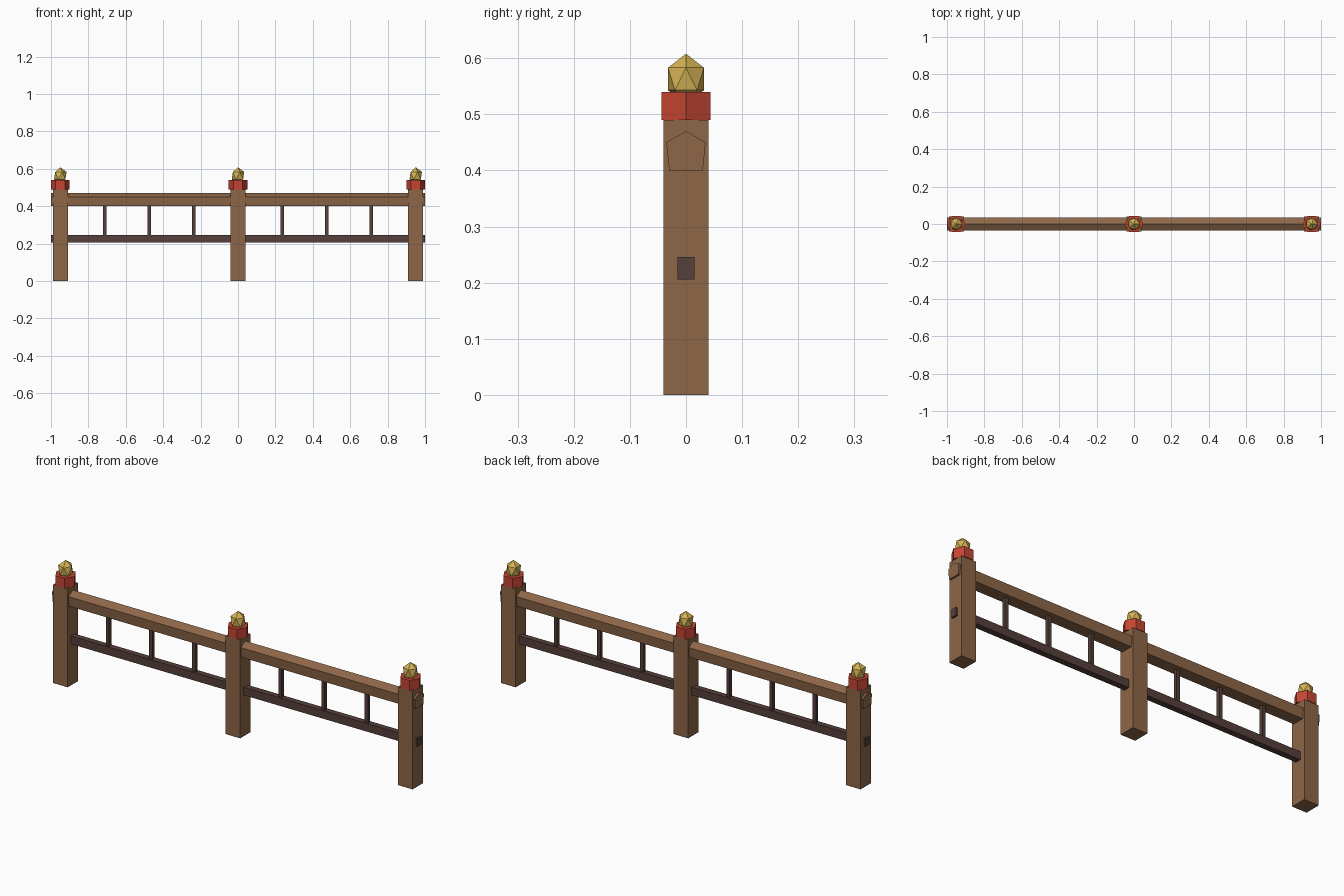
import bpy, bmesh
from mathutils import Matrix, Vector

if "Cube" in bpy.data.objects:
    bpy.data.objects.remove(bpy.data.objects["Cube"])


def material(name, rgb):
    m = bpy.data.materials.new(name)
    m.diffuse_color = (*rgb, 1)
    m.use_nodes = True
    m.node_tree.nodes["Principled BSDF"].inputs["Base Color"].default_value = m.diffuse_color
    return m


WOOD = material("wood", (0.27, 0.135, 0.065))
DARK = material("dark_wood", (0.09, 0.05, 0.043))
RED = material("red_paint", (0.56, 0.06, 0.033))
GOLD = material("gold", (0.66, 0.45, 0.09))


def finish(name, bm, mat):
    me = bpy.data.meshes.new(name)
    bm.to_mesh(me)
    bm.free()
    me.materials.append(mat)
    ob = bpy.data.objects.new(name, me)
    bpy.context.collection.objects.link(ob)
    return ob


def box(name, center, size, mat):
    bm = bmesh.new()
    bmesh.ops.create_cube(bm, size=1, matrix=Matrix.LocRotScale(Vector(center), None, Vector(size)))
    return finish(name, bm, mat)


# Posts with hexagonal collars and faceted finials
for i, x in enumerate((-0.95, 0, 0.95), 1):
    box(f"post_{i}", (x, 0, 0.245), (0.08, 0.08, 0.49), WOOD)

    bm = bmesh.new()
    ring = bmesh.ops.create_circle(bm, cap_ends=True, segments=6, radius=0.05)["verts"]
    # points of the hexagon lie along the fence
    if abs(ring[0].co.x) < 0.01:
        bmesh.ops.rotate(bm, verts=ring, matrix=Matrix.Rotation(0.5235988, 3, 'Z'))
    ext = bmesh.ops.extrude_face_region(bm, geom=bm.faces[:])["geom"]
    top = [v for v in ext if isinstance(v, bmesh.types.BMVert)]
    bmesh.ops.translate(bm, verts=top, vec=(0, 0, 0.05))
    bmesh.ops.translate(bm, verts=bm.verts[:], vec=(x, 0, 0.49))
    # close and orient the collar
    bmesh.ops.holes_fill(bm, edges=bm.edges[:], sides=6)
    bmesh.ops.recalc_face_normals(bm, faces=bm.faces[:])
    finish(f"collar_{i}", bm, RED)

    bm = bmesh.new()
    bmesh.ops.create_icosphere(bm, subdivisions=1, radius=1, matrix=Matrix.LocRotScale(
        Vector((x, 0, 0.563)), None, Vector((0.0375, 0.0375, 0.045))))
    finish(f"finial_{i}", bm, GOLD)

# Top handrail: five-sided profile drawn along x
profile = [(-0.03, 0.40), (0.03, 0.40), (0.035, 0.45), (0, 0.47), (-0.035, 0.45)]
bm = bmesh.new()
face = bm.faces.new([bm.verts.new((-1, y, z)) for y, z in profile])
ext = bmesh.ops.extrude_face_region(bm, geom=[face])["geom"]
bmesh.ops.translate(bm, verts=[v for v in ext if isinstance(v, bmesh.types.BMVert)], vec=(2, 0, 0))
bmesh.ops.holes_fill(bm, edges=bm.edges[:], sides=5)
bmesh.ops.recalc_face_normals(bm, faces=bm.faces[:])
finish("handrail", bm, WOOD)

# Lower rail and thin uprights
box("lower_rail", (0, 0, 0.226), (2, 0.03, 0.04), DARK)
for side in (-1, 1):
    for k in (1, 2, 3):
        box(f"upright_{'left' if side < 0 else 'right'}_{k}",
            (side * k * 0.2375, 0, 0.325), (0.018, 0.018, 0.17), DARK)
